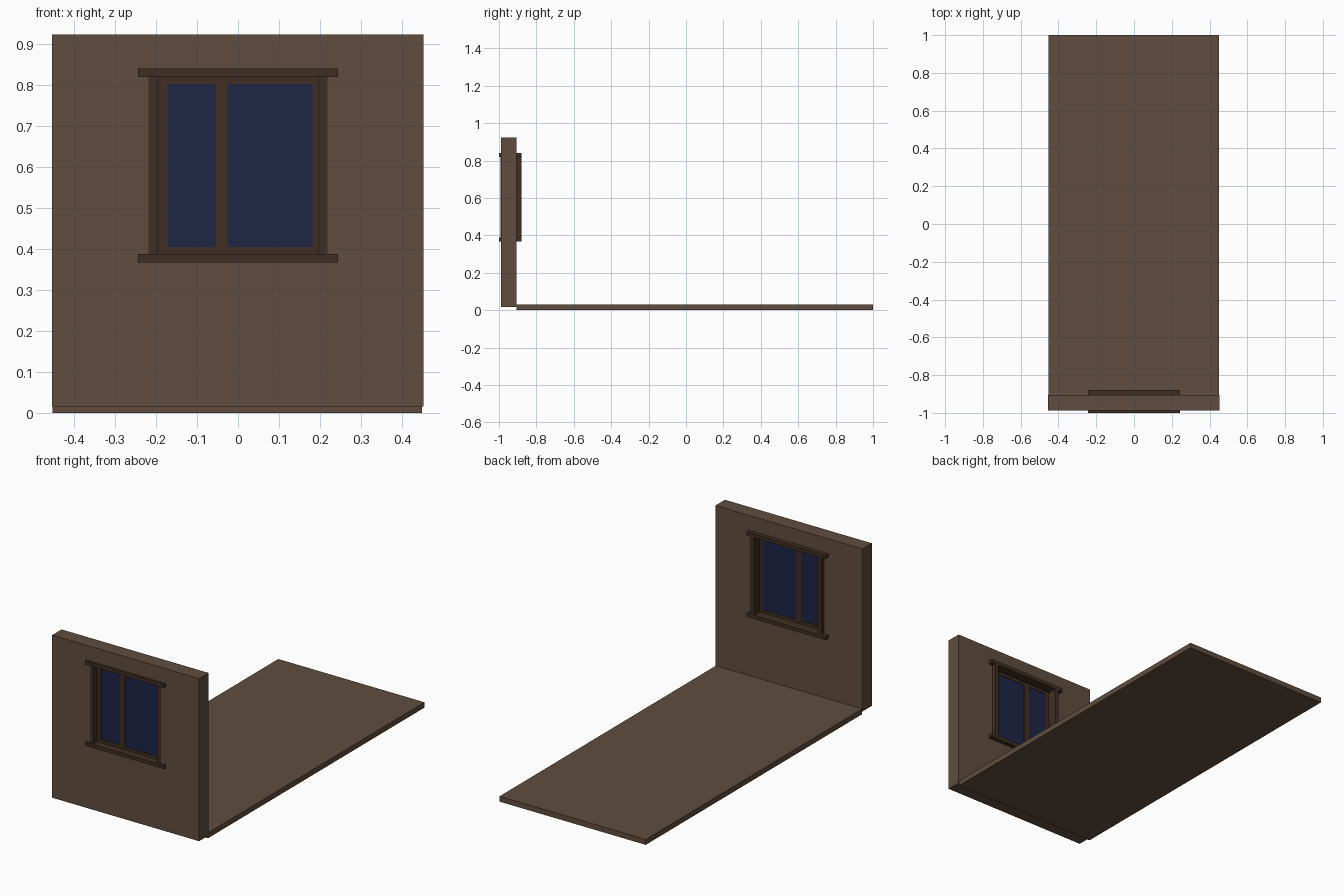
import bpy, bmesh

if "Cube" in bpy.data.objects:
    bpy.data.objects.remove(bpy.data.objects["Cube"])


def material(name, rgb):
    m = bpy.data.materials.new(name)
    m.diffuse_color = (*rgb, 1)
    m.use_nodes = True
    m.node_tree.nodes["Principled BSDF"].inputs["Base Color"].default_value = m.diffuse_color
    return m


PLASTER = material("brown_wall", (0.115, 0.073, 0.050))
WOOD = material("dark_wood", (0.052, 0.028, 0.017))
GLASS = material("blue_glass", (0.013, 0.018, 0.062))


def finish(name, bm, mat):
    bmesh.ops.recalc_face_normals(bm, faces=bm.faces[:])
    mesh = bpy.data.meshes.new(name)
    bm.to_mesh(mesh)
    bm.free()
    mesh.materials.append(mat)
    ob = bpy.data.objects.new(name, mesh)
    bpy.context.collection.objects.link(ob)
    return ob


def box(name, x, y, z, mat):
    bm = bmesh.new()
    bmesh.ops.create_cube(bm, size=1)
    for v in bm.verts:
        v.co = [(a + b) / 2 + c * (b - a) for c, (a, b) in zip(v.co, (x, y, z))]
    return finish(name, bm, mat)


def ring(name, outer, inner, y, mat):
    """Rectangular frame; outer and inner are (x0, x1, z0, z1)."""
    bm = bmesh.new()
    loops = []
    for x0, x1, z0, z1 in (outer, inner):
        for yy in y:
            loops.append([bm.verts.new((px, yy, pz)) for px, pz in
                          ((x0, z0), (x1, z0), (x1, z1), (x0, z1))])
    of, ob_, inf, inb = loops
    for a, b in ((of, inf), (inf, inb), (inb, ob_), (ob_, of)):
        for i in range(4):
            j = (i + 1) % 4
            bm.faces.new((a[i], a[j], b[j], b[i]))
    return finish(name, bm, mat)


# Floor slab and wall with window opening
box("floor", (-0.452, 0.449), (-0.905, 1.0), (0, 0.03), PLASTER)
ring("wall", (-0.454, 0.452, 0.016, 0.922), (-0.207, 0.207, 0.377, 0.83),
     (-0.988, -0.905), PLASTER)

# Casing: header, sill and two jambs running through the wall
for name, z in (("window_header", (0.819, 0.84)), ("window_sill", (0.367, 0.387))):
    box(name, (-0.244, 0.244), (-1.0, -0.88), z, WOOD)
for name, s in (("left_jamb", -1), ("right_jamb", 1)):
    box(name, sorted((s * 0.196, s * 0.218)), (-0.991, -0.88), (0.387, 0.819), WOOD)

# Recessed sash frame with off-centre mullion
SASH_Y = (-0.96, -0.932)
ring("sash_frame", (-0.196, 0.196, 0.387, 0.819), (-0.172, 0.182, 0.404, 0.802),
     SASH_Y, WOOD)
box("mullion", (-0.055, -0.025), SASH_Y, (0.404, 0.802), WOOD)

# Panes
for name, x in (("narrow_pane", (-0.172, -0.055)), ("wide_pane", (-0.025, 0.182))):
    box(name, x, (-0.957, -0.935), (0.404, 0.802), GLASS)
